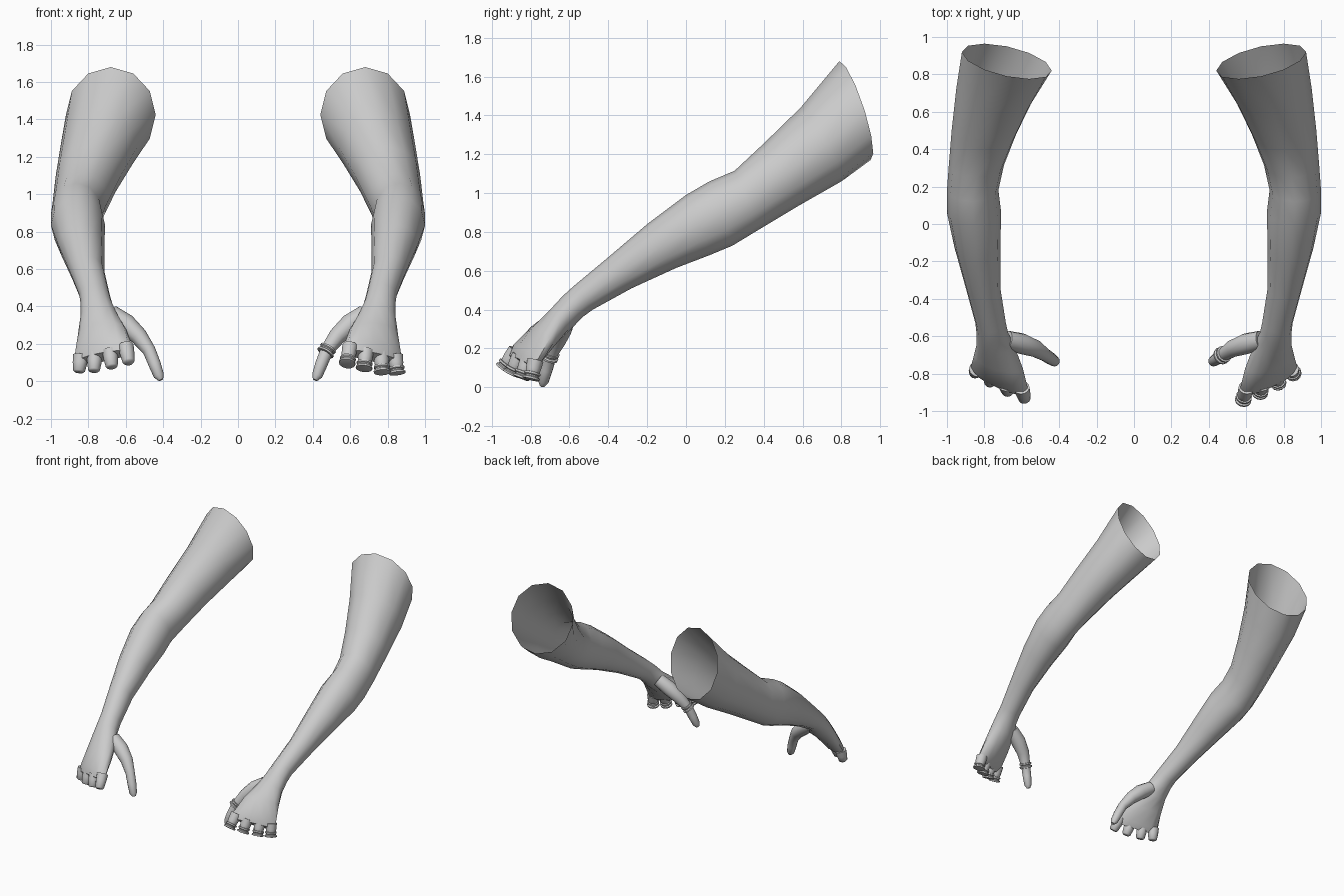
import bpy, bmesh, math
from mathutils import Vector

if "Cube" in bpy.data.objects:
    bpy.data.objects.remove(bpy.data.objects["Cube"])

SIDES = 12


def loft(name, rings, side, cap_start=False, cap_end=True):
    """Skin a list of point rings; side = 1 or -1 mirrors in x."""
    bm = bmesh.new()
    vs = [[bm.verts.new((p.x * side, p.y, p.z)) for p in r] for r in rings]
    for a, b in zip(vs, vs[1:]):
        n = len(a)
        for i in range(n):
            bm.faces.new((a[i], a[(i + 1) % n], b[(i + 1) % n], b[i]))
    if cap_start:
        bm.faces.new(vs[0])
    if cap_end:
        bm.faces.new(vs[-1])
    bmesh.ops.recalc_face_normals(bm, faces=bm.faces[:])
    me = bpy.data.meshes.new(name)
    bm.to_mesh(me)
    bm.free()
    ob = bpy.data.objects.new(name, me)
    bpy.context.collection.objects.link(ob)
    bpy.ops.object.select_all(action='DESELECT')
    ob.select_set(True)
    bpy.context.view_layer.objects.active = ob
    bpy.ops.object.shade_smooth_by_angle(angle=math.radians(50))
    return ob


def oval(c, w, u):
    """Ring about c with half-width vector w and half-thickness vector u."""
    c, w, u = Vector(c), Vector(w), Vector(u)
    return [c + u * math.cos(t) + w * math.sin(t)
            for t in (2 * math.pi * i / SIDES for i in range(SIDES))]


def arm_ring(xi, xo, top, bottom, skew=0):
    """Arm section from inner/outer x and the side-view (y, z) outline points."""
    t, b = Vector((0, *top)), Vector((0, *bottom))
    c = (t + b) / 2
    c.x = (xi + xo) / 2
    return oval(c, ((xo - xi) / 2, skew, 0), (t - b) / 2)


def tube(name, path, radii, side):
    """Round tapered tube along a path."""
    pts = [Vector(p) for p in path]
    rings = []
    for i, (p, r) in enumerate(zip(pts, radii)):
        d = (pts[min(i + 1, len(pts) - 1)] - pts[max(i - 1, 0)]).normalized()
        w = d.cross(Vector((0, 1, 0))).normalized()
        rings.append(oval(p, w * r, d.cross(w) * r))
    return loft(name, rings, side, cap_start=True)


def cuff(name, centre, axis, r, side):
    """Double-ridged band around a finger."""
    c, d = Vector(centre), Vector(axis).normalized()
    steps = (-.02, -.018, -.008, -.003, .003, .008, .018, .02)
    scale = (.8, 1, 1, .85, .85, 1.04, 1.04, .85)
    tube(name, [c + d * s for s in steps], [r * k for k in scale], side)


# Upper arm, elbow, forearm, wrist and palm sections, shoulder end first
sections = [
    arm_ring(.44, .92, (.79, 1.68), (.95, 1.17), .05),
    arm_ring(.54, .95, (.59, 1.44), (.80, 1.06), .03),
    arm_ring(.63, .975, (.40, 1.255), (.58, .935), .01),
    arm_ring(.695, .99, (.25, 1.115), (.38, .815)),
    arm_ring(.725, 1.0, (.12, 1.06), (.24, .73)),
    arm_ring(.71, 1.0, (0, .99), (.12, .68)),
    arm_ring(.715, .96, (-.2, .84), (-.05, .615)),
    arm_ring(.715, .90, (-.4, .67), (-.28, .51)),
    arm_ring(.685, .848, (-.58, .52), (-.48, .40)),
    oval((.757, -.585, .415), (.085, 0, 0), (0, -.05, .055)),
    oval((.742, -.645, .35), (.1, 0, 0), (0, -.05, .055)),
    oval((.725, -.735, .265), (.13, .035, -.01), (0, -.05, .05)),
    oval((.72, -.82, .17), (.152, .058, -.025), (0, -.045, .042)),
    oval((.72, -.85, .13), (.145, .062, -.025), (0, -.03, .025)),
]

# Finger stubs: knuckle point, end point
fingers = {
    "index": ((.60, -.875, .19), (.585, -.935, .105)),
    "middle": ((.685, -.855, .165), (.675, -.895, .08)),
    "ring_finger": ((.765, -.81, .15), (.77, -.845, .06)),
    "little": ((.84, -.775, .14), (.85, -.795, .055)),
}

thumb_path = [(.68, -.62, .36), (.60, -.64, .305), (.53, -.665, .24),
              (.475, -.70, .165), (.445, -.72, .09), (.423, -.735, .03), (.412, -.74, .007)]
thumb_radii = [.05, .056, .047, .035, .033, .028, .013]

for side, label in ((1, "right"), (-1, "left")):
    loft(label + "_arm", sections, side)
    tube(label + "_thumb", thumb_path, thumb_radii, side)
    for fname, (a, b) in fingers.items():
        a, b = Vector(a), Vector(b)
        tube(f"{label}_{fname}", [a, a.lerp(b, .5), b, b + (b - a) * .08],
             [.042, .039, .032, .024], side)
        # Finger bands on one hand only
        if side == 1:
            cuff(f"{label}_{fname}_band", b - (b - a) * .05, b - a, .043, side)
    if side == 1:
        cuff("right_thumb_band", (.475, -.70, .165), (-.045, -.03, -.075), .046, side)
